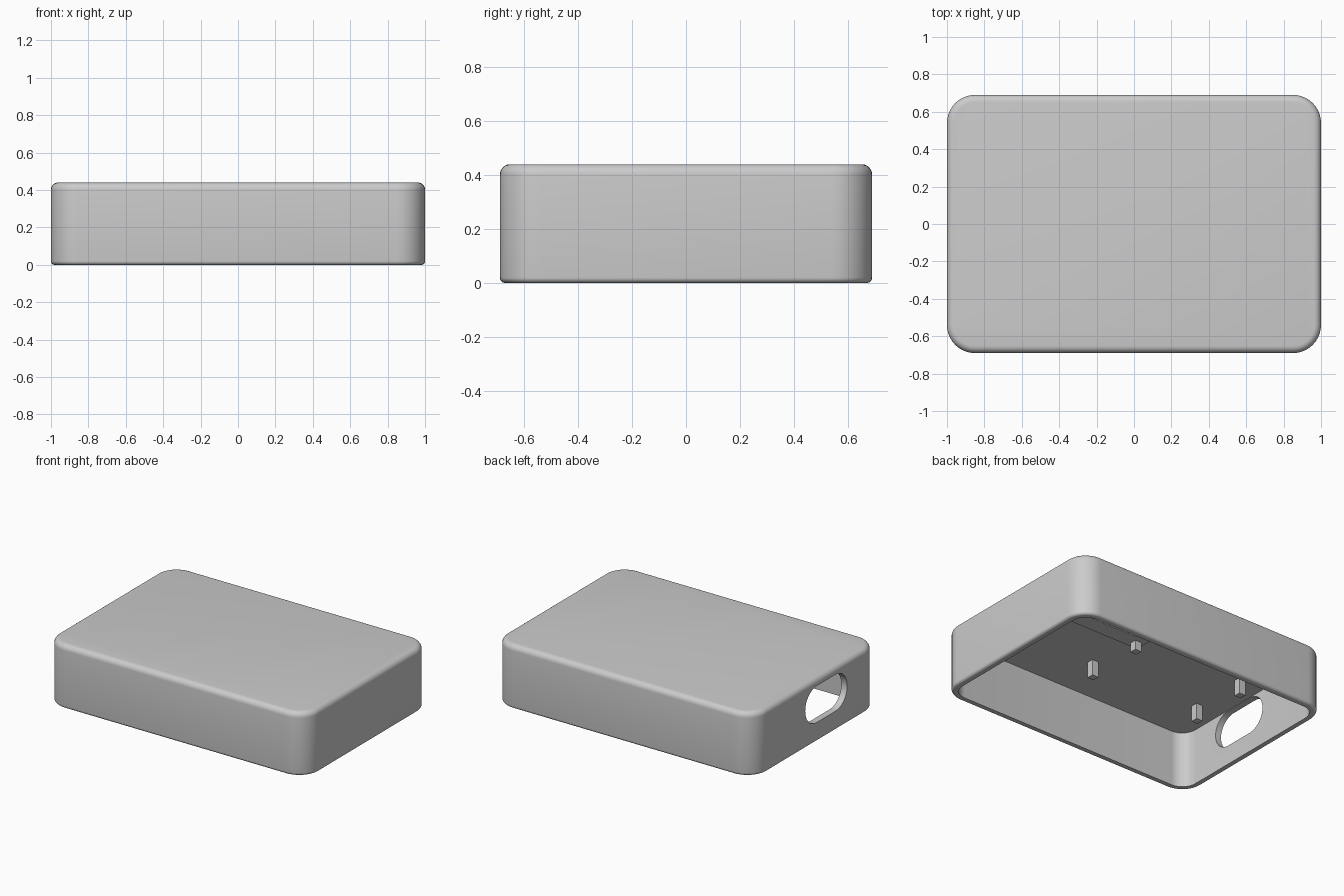
import bpy, bmesh, math

cube = bpy.data.objects.get("Cube")
if cube:
    bpy.data.objects.remove(cube, do_unlink=True)

HALF_X, HALF_Y, HEIGHT = 1.0, 0.69, 0.44
CORNER, WALL, CEILING = 0.15, 0.045, 0.39

grey = bpy.data.materials.new("light_grey_plastic")
grey.use_nodes = True
colour = (0.6, 0.6, 0.6, 1)
grey.diffuse_color = colour
grey.node_tree.nodes["Principled BSDF"].inputs["Base Color"].default_value = colour


def add_object(name, bm):
    bmesh.ops.recalc_face_normals(bm, faces=bm.faces)
    mesh = bpy.data.meshes.new(name)
    bm.to_mesh(mesh)
    bm.free()
    mesh.materials.append(grey)
    obj = bpy.data.objects.new(name, mesh)
    bpy.context.collection.objects.link(obj)
    return obj


def rounded_outline(half_a, half_b, radius, steps):
    """Counter-clockwise rounded rectangle as 2D points."""
    points = []
    for i, (sa, sb) in enumerate([(1, 1), (-1, 1), (-1, -1), (1, -1)]):
        for k in range(steps + 1):
            t = math.pi / 2 * (i + k / steps)
            points.append((sa * (half_a - radius) + radius * math.cos(t),
                           sb * (half_b - radius) + radius * math.sin(t)))
    return points


def loft(name, rings):
    """Skin closed rings of 3D points and cap both ends."""
    bm = bmesh.new()
    loops = [[bm.verts.new(p) for p in ring] for ring in rings]
    n = len(loops[0])
    for a, b in zip(loops, loops[1:]):
        for i in range(n):
            bm.faces.new((a[i], a[(i + 1) % n], b[(i + 1) % n], b[i]))
    bm.faces.new(loops[0])
    bm.faces.new(loops[-1])
    return add_object(name, bm)


def box(name, x0, x1, y0, y1, z0, z1):
    return loft(name, [[(x0, y0, z), (x1, y0, z), (x1, y1, z), (x0, y1, z)]
                       for z in (z0, z1)])


def cut(target, cutter):
    cutter.hide_render = True
    mod = target.modifiers.new("opening", "BOOLEAN")
    mod.operation = "DIFFERENCE"
    mod.solver = "EXACT"
    mod.object = cutter
    bpy.context.view_layer.objects.active = target
    bpy.ops.object.modifier_apply(modifier=mod.name)
    bpy.data.objects.remove(cutter, do_unlink=True)


# Case shell: (inset, height) profile from inner ceiling, round the rim, to the top
BOTTOM_R, TOP_R, ARC = 0.02, 0.038, 6
profile = [(WALL, CEILING), (WALL, 0)]
for k in range(ARC + 1):
    t = math.pi / 2 * k / ARC
    profile.append((BOTTOM_R * (1 - math.sin(t)), BOTTOM_R * (1 - math.cos(t))))
for k in range(ARC + 1):
    t = math.pi / 2 * k / ARC
    profile.append((TOP_R * (1 - math.cos(t)), HEIGHT - TOP_R * (1 - math.sin(t))))
shell = loft("case_shell", [
    [(x, y, z) for x, y in rounded_outline(HALF_X - d, HALF_Y - d, CORNER - d, 10)]
    for d, z in profile])

# Slotted opening through the end wall
slot = rounded_outline(0.23, 0.1265, 0.1264, 12)
cut(shell, loft("opening_cutter", [
    [(x, y - 0.11, z + 0.26) for y, z in slot] for x in (-1.1, -0.9)]))

bpy.ops.object.select_all(action="DESELECT")
shell.select_set(True)
bpy.context.view_layer.objects.active = shell
bpy.ops.object.shade_smooth_by_angle(angle=math.radians(30))

# Four square posts under the ceiling
S = 0.0245
for side, x in (("left", 0.085), ("right", -0.77)):
    for end, y in (("front", -0.3), ("back", 0.12)):
        box(f"post_{end}_{side}", x - S, x + S, y - S, y + S, 0.28, CEILING + 0.01)

# Raised frame under the ceiling with a shallow pocket
frame = box("inner_frame", 0.03, 0.9, 0.066, 0.6, 0.345, CEILING + 0.01)
cut(frame, box("pocket_cutter", 0.145, 0.8, 0.18, 0.5, 0.3, CEILING))
